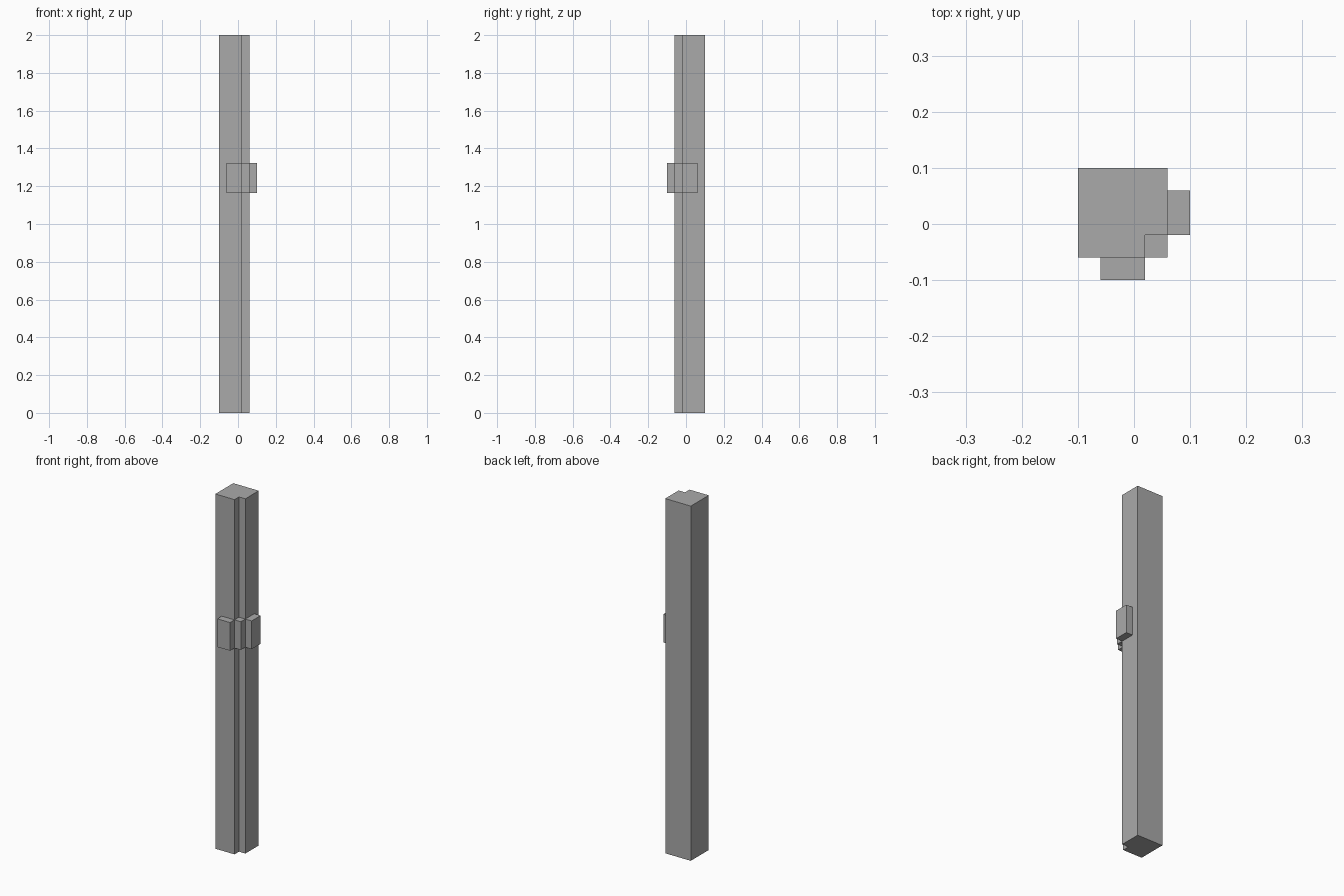
import bpy
import bmesh

cube = bpy.data.objects.get("Cube")
if cube:
    bpy.data.objects.remove(cube, do_unlink=True)

# One plain grey for every part
grey = bpy.data.materials.new("plain_grey")
grey.use_nodes = True
grey.diffuse_color = (0.4, 0.4, 0.4, 1)
grey.node_tree.nodes["Principled BSDF"].inputs["Base Color"].default_value = grey.diffuse_color

U = 0.0199  # layout module: the post is eight modules wide


def prism(name, outline, bottom, top):
    """Extrude a counter-clockwise outline, given in modules, upwards."""
    bm = bmesh.new()
    face = bm.faces.new([bm.verts.new((x * U, y * U, bottom)) for x, y in outline])
    extruded = bmesh.ops.extrude_face_region(bm, geom=[face], use_keep_orig=True)["geom"]
    upper = [v for v in extruded if isinstance(v, bmesh.types.BMVert)]
    bmesh.ops.translate(bm, verts=upper, vec=(0, 0, top - bottom))
    bmesh.ops.recalc_face_normals(bm, faces=bm.faces[:])
    mesh = bpy.data.meshes.new(name)
    bm.to_mesh(mesh)
    bm.free()
    mesh.materials.append(grey)
    obj = bpy.data.objects.new(name, mesh)
    bpy.context.collection.objects.link(obj)
    return obj


def rectangle(x0, x1, y0, y1):
    return [(x0, y0), (x1, y0), (x1, y1), (x0, y1)]


# Tall post with a square groove along its front left corner
prism("post", [(-5, -3), (1, -3), (1, -1), (3, -1), (3, 5), (-5, 5)], 0, 2)

# Band of three blocks: two on the faces, one filling the groove
band = {
    "front_block": rectangle(-3, 1, -5, -3),
    "side_block": rectangle(3, 5, -1, 3),
    "corner_block": rectangle(1, 3, -3, -1),
}
for name, outline in band.items():
    prism(name, outline, 1.163, 1.322)
